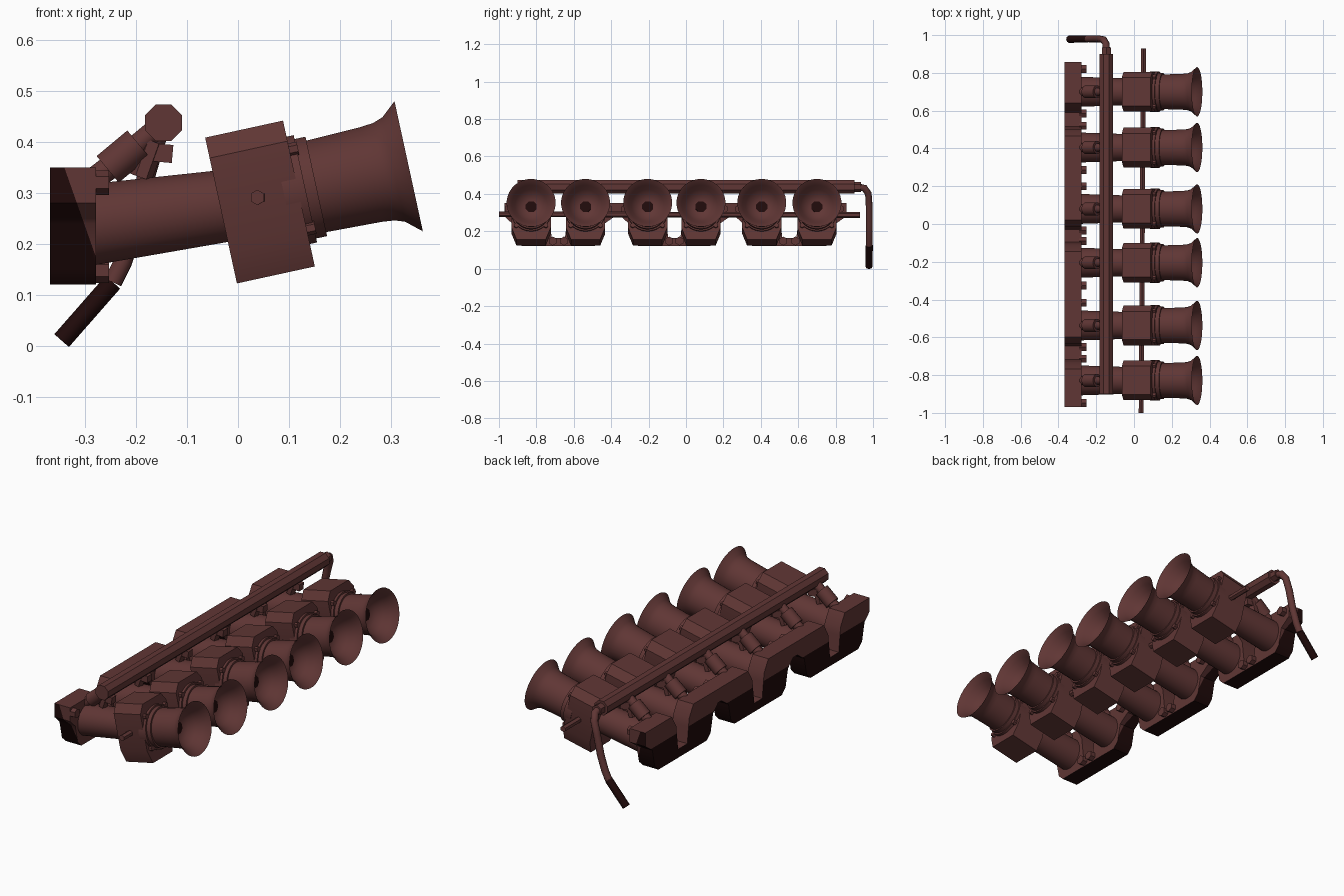
import bpy, bmesh, math
from mathutils import Matrix, Vector

cube = bpy.data.objects.get("Cube")
if cube:
    bpy.data.objects.remove(cube)


def material(name, color):
    m = bpy.data.materials.new(name)
    m.use_nodes = True
    m.diffuse_color = color
    m.node_tree.nodes["Principled BSDF"].inputs["Base Color"].default_value = color
    return m


METAL = material("red brown metal", (0.117, 0.037, 0.035, 1))
DARK = material("dark red black", (0.014, 0.003, 0.003, 1))
CYLINDERS = (-0.828, -0.537, -0.205, 0.08, 0.405, 0.70)


def finish(bm, name, mats=(METAL,)):
    bmesh.ops.recalc_face_normals(bm, faces=bm.faces)
    mesh = bpy.data.meshes.new(name)
    bm.to_mesh(mesh)
    bm.free()
    for mat in mats:
        mesh.materials.append(mat)
    mesh.polygons.foreach_set("use_smooth", [True] * len(mesh.polygons))
    mesh.set_sharp_from_angle(angle=math.radians(35))
    return mesh


def place(mesh, loc=(0, 0, 0)):
    ob = bpy.data.objects.new(mesh.name, mesh)
    ob.location = loc
    bpy.context.collection.objects.link(ob)


def aim(start, end):
    start, end = Vector(start), Vector(end)
    rot = (end - start).to_track_quat('Z', 'Y').to_matrix().to_4x4()
    return Matrix.Translation(start) @ rot


def revolve(bm, profile, frame, sides=32):
    """Sweep (distance, radius) points around the frame's z axis."""
    rings = []
    for s, r in profile:
        rings.append([bm.verts.new(frame @ Vector((
            r * math.cos(math.tau * (i + .5) / sides),
            r * math.sin(math.tau * (i + .5) / sides), s))) for i in range(sides)])
    for a, b in zip(rings, rings[1:]):
        for i in range(sides):
            j = (i + 1) % sides
            bm.faces.new((a[i], a[j], b[j], b[i]))
    bm.faces.new(rings[0])
    bm.faces.new(rings[-1])


def rod(bm, start, end, r1, r2=None, sides=16):
    length = (Vector(end) - Vector(start)).length
    revolve(bm, [(0, r1), (length, r2 or r1)], aim(start, end), sides)


def prism(bm, outline, x0, x1, frame=Matrix()):
    """Extrude a (y, z) outline along x."""
    verts = [bm.verts.new(frame @ Vector((x0, y, z))) for y, z in outline]
    face = bm.faces.new(verts)
    new = bmesh.ops.extrude_face_region(bm, geom=[face])["geom"]
    shift = frame.to_3x3() @ Vector((x1 - x0, 0, 0))
    bmesh.ops.translate(bm, vec=shift, verts=[v for v in new if isinstance(v, bmesh.types.BMVert)])


TILT = Matrix.Rotation(math.radians(-12.3), 4, 'Y')
BODY = Matrix.Translation((0.043, 0, 0.282)) @ TILT

# Throttle body housing with chamfered corners
bm = bmesh.new()
half = [(0.075, 0.146), (0.105, 0.105), (0.105, -0.08), (0.078, -0.146)]
prism(bm, half + [(-y, z) for y, z in reversed(half)], -0.078, 0.078, BODY)
housing = finish(bm, "throttle_housing")

# Intake runner
bm = bmesh.new()
rod(bm, (-0.30, 0, 0.236), (0.0, 0, 0.278), 0.08, 0.07, 32)
runner = finish(bm, "intake_runner")

# Bell mouth: mounting collar, neck, flared lip and inner bowl
mouth_end = Vector((0.334, 0, 0.352))
bell = aim(mouth_end, mouth_end + TILT.to_3x3() @ Vector((1, 0, 0)))
bm = bmesh.new()
revolve(bm, [(-0.25, 0.108), (-0.207, 0.108), (-0.207, 0.1), (-0.185, 0.1), (-0.185, 0.092),
             (-0.075, 0.0955), (-0.05, 0.098), (-0.03, 0.105), (0, 0.131),
             (-0.005, 0.125), (-0.03, 0.103), (-0.06, 0.086), (-0.085, 0.06), (-0.098, 0.03)], bell)
trumpet = finish(bm, "bell_mouth")
bm = bmesh.new()
revolve(bm, [(-0.1, 0.032), (-0.096, 0.032)], bell, 8)
bore = finish(bm, "bore_opening", (DARK,))

# Bolts clamping the bell mouth to the housing
bm = bmesh.new()
for k in range(4):
    a = math.radians(45 + 90 * k)
    p = Vector((0.07, 0.112 * math.cos(a), 0.008 + 0.112 * math.sin(a)))
    rod(bm, BODY @ p, BODY @ (p + Vector((0.025, 0, 0))), 0.013, sides=6)
clamp_bolts = finish(bm, "bell_bolts")

# Fuel injector with its electrical plug
bm = bmesh.new()
for a, b, r in (((-0.31, 0.305), (-0.225, 0.37), 0.024), ((-0.255, 0.346), (-0.195, 0.396), 0.035),
                ((-0.21, 0.383), (-0.15, 0.433), 0.022)):
    rod(bm, (a[0], 0, a[1]), (b[0], 0, b[1]), r, sides=12)
rod(bm, (-0.172, 0, 0.38), (-0.128, 0, 0.376), 0.025, sides=4)
rod(bm, (-0.165, 0, 0.40), (-0.19, 0, 0.33), 0.022, sides=6)
injector = finish(bm, "fuel_injector")

for y in CYLINDERS:
    for part in (housing, runner, trumpet, bore, clamp_bolts, injector):
        place(part, (0, y, 0))

# Head flange: low links inside each pair, high links between pairs
top, bottom = [], []
for k in range(0, 6, 2):
    a, b = CYLINDERS[k], CYLINDERS[k + 1]
    top += [(a - 0.142, 0.35), (a + 0.06, 0.35), (a + 0.095, 0.29), (a + 0.11, 0.165),
            (b - 0.11, 0.165), (b - 0.095, 0.29), (b - 0.06, 0.35), (b + 0.157, 0.35)]
    bottom += [(a - 0.142, 0.28), (a - 0.1, 0.24), (a - 0.08, 0.15), (a - 0.05, 0.121),
               (b + 0.05, 0.121), (b + 0.08, 0.15), (b + 0.1, 0.24), (b + 0.157, 0.28)]
bm = bmesh.new()
prism(bm, top + bottom[::-1], -0.368, -0.278)

# Dark mating side of the flange, split off along a slope and a level line
SLOPE_POINT, SLOPE = Vector((-0.34, 0, 0.35)), Vector((0.17, 0, 0.06)).normalized()
LEVEL = 0.25
for co, no in ((SLOPE_POINT, SLOPE), (Vector((0, 0, LEVEL)), Vector((0, 0, 1)))):
    bmesh.ops.bisect_plane(bm, geom=bm.verts[:] + bm.edges[:] + bm.faces[:], plane_co=co, plane_no=no)
bmesh.ops.recalc_face_normals(bm, faces=bm.faces)
for f in bm.faces:
    c, n = f.calc_center_median(), f.normal
    back = n.x < -0.5 and c.z < LEVEL
    underside = abs(n.x) < 0.5 and n.z < 0.1 and (c - SLOPE_POINT).dot(SLOPE) < 0
    f.material_index = int(back or underside)
place(finish(bm, "head_flange", (METAL, DARK)))

# Flange bolts
bm = bmesh.new()
for k, y in enumerate(CYLINDERS):
    outer = 1 if k % 2 else -1
    for dy, z in ((0.12 * outer, 0.32), (-0.115 * outer, 0.148)):
        rod(bm, (-0.29, y + dy, z), (-0.252, y + dy, z), 0.024, sides=6)
place(finish(bm, "flange_bolts"))

# Fuel rail and throttle shaft
bm = bmesh.new()
rod(bm, (-0.146, -0.90, 0.437), (-0.146, 0.90, 0.437), 0.039, sides=8)
place(finish(bm, "fuel_rail"))
bm = bmesh.new()
rod(bm, (0.038, -1.0, 0.291), (0.05, 0.93, 0.287), 0.015, sides=6)
place(finish(bm, "throttle_shaft"))

# Fuel hose with a dark tail, and its fitting
bm = bmesh.new()
rod(bm, (-0.146, 0.89, 0.437), (-0.146, 0.935, 0.437), 0.027, sides=6)
place(finish(bm, "hose_fitting"))


def hose(name, path, mat):
    curve = bpy.data.curves.new(name, 'CURVE')
    curve.dimensions = '3D'
    curve.bevel_depth = 0.019
    curve.bevel_resolution = 2
    curve.use_fill_caps = True
    spline = curve.splines.new('POLY')
    spline.points.add(len(path) - 1)
    for point, co in zip(spline.points, path):
        point.co = (*co, 1)
    curve.materials.append(mat)
    bpy.context.collection.objects.link(bpy.data.objects.new(name, curve))


hose("fuel_hose", [(-0.146, 0.92, 0.437), (-0.149, 0.955, 0.43), (-0.16, 0.975, 0.40),
                   (-0.178, 0.979, 0.34), (-0.20, 0.98, 0.24), (-0.225, 0.98, 0.165),
                   (-0.245, 0.98, 0.125)], METAL)
hose("hose_tail", [(-0.245, 0.98, 0.125), (-0.345, 0.978, 0.011)], DARK)
